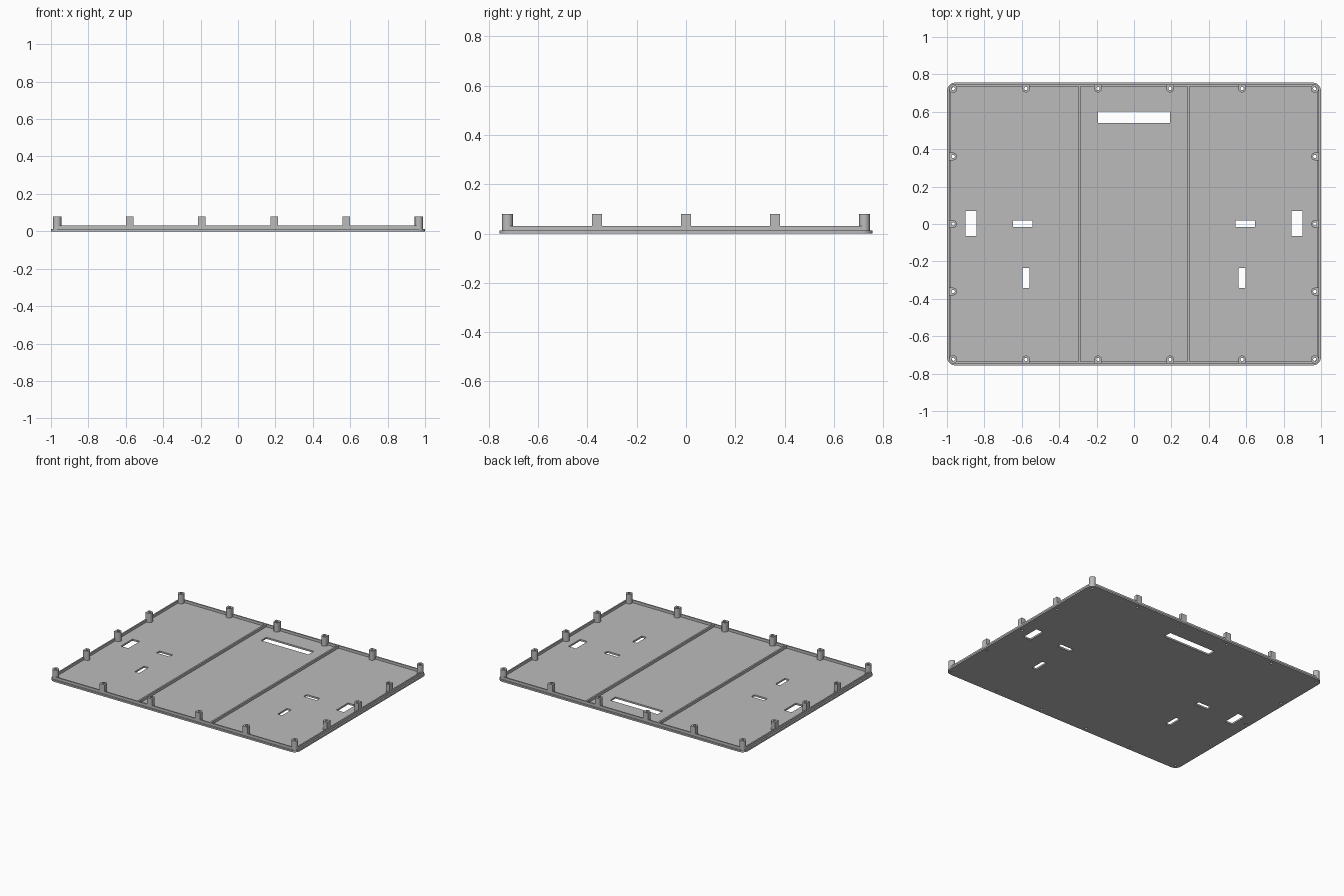
import bpy
import math

if "Cube" in bpy.data.objects:
    bpy.data.objects.remove(bpy.data.objects["Cube"])

grey = bpy.data.materials.new("plain grey")
grey.diffuse_color = (0.5, 0.5, 0.5, 1)
grey.use_nodes = True
grey.node_tree.nodes["Principled BSDF"].inputs["Base Color"].default_value = grey.diffuse_color


def arc(cx, cy, r, a0, a1, n):
    return [(cx + r * math.cos(math.radians(a0 + (a1 - a0) * i / n)),
             cy + r * math.sin(math.radians(a0 + (a1 - a0) * i / n))) for i in range(n + 1)]


def rounded(cx, cy, hx, hy, r, n=6):
    """Rounded rectangle from its centre and half sizes."""
    pts = []
    for sx, sy, a in ((1, 1, 0), (-1, 1, 90), (-1, -1, 180), (1, -1, 270)):
        pts += arc(cx + sx * (hx - r), cy + sy * (hy - r), r, a, a + 90, n)
    return pts


def circle(cx, cy, r, n=20):
    return arc(cx, cy, r, 0, 360, n)[:-1]


def slab(name, loops, z0, z1):
    """Extrude flat outlines from z0 to z1; inner outlines become holes."""
    cu = bpy.data.curves.new(name, 'CURVE')
    cu.dimensions = '2D'
    cu.fill_mode = 'BOTH'
    cu.extrude = (z1 - z0) / 2
    for pts in loops:
        sp = cu.splines.new('POLY')
        sp.points.add(len(pts) - 1)
        for p, (x, y) in zip(sp.points, pts):
            p.co = (x, y, 0, 1)
        sp.use_cyclic_u = True
    ob = bpy.data.objects.new(name, cu)
    ob.location.z = (z0 + z1) / 2
    bpy.context.collection.objects.link(ob)
    bpy.ops.object.select_all(action='DESELECT')
    ob.select_set(True)
    bpy.context.view_layer.objects.active = ob
    bpy.ops.object.convert(target='MESH')
    ob = bpy.context.object
    ob.data.materials.clear()
    ob.data.materials.append(grey)
    bpy.ops.object.shade_smooth_by_angle(angle=math.radians(30))
    return ob


FLOOR, RIM, TOP = 0.012, 0.031, 0.08
PX, PY = 0.967, 0.724          # screw post lines
HOLE, R = 0.009, 0.0205

# Screw post positions with the direction of their flat outer side
posts = [(x, s * PY, 90 * s) for x in (-0.578, -0.193, 0.193, 0.578) for s in (-1, 1)]
posts += [(s * PX, y, 0 if s > 0 else 180) for y in (-0.361, 0, 0.361) for s in (-1, 1)]
corners = [(sx * PX, sy * PY) for sx in (-1, 1) for sy in (-1, 1)]

# Base plate with slots and screw holes
cuts = [rounded(0, 0.571, 0.192, 0.031, 0.002, 1)]
for s in (-1, 1):
    cuts.append(rounded(s * 0.872, 0.002, 0.03, 0.067, 0.002, 1))
    cuts.append(rounded(s * 0.595, 0.002, 0.053, 0.018, 0.004, 3))
    cuts.append(rounded(s * 0.578, -0.288, 0.018, 0.054, 0.004, 3))
holes = [circle(p[0], p[1], HOLE) for p in posts + corners]
slab("base_plate", [rounded(0, 0, 1.0, 0.756, 0.045, 8)] + cuts + holes, 0, FLOOR)

# Raised rim
slab("rim", [rounded(0, 0, 0.989, 0.745, 0.034, 8),
             rounded(0, 0, 0.979, 0.735, 0.024, 8)], FLOOR, RIM)

# Two dividing ribs
for s in (-1, 1):
    slab("rib", [rounded(s * 0.292, 0, 0.006, 0.736, 0.001, 1)], FLOOR, RIM)

# Edge posts: flat against the rim, rounded inwards
for x, y, ang in posts:
    c, s = math.cos(math.radians(ang)), math.sin(math.radians(ang))
    shape = [(0.021, R)] + arc(0, 0, R, 90, 270, 12) + [(0.021, -R)]
    outline = [(x + u * c - v * s, y + u * s + v * c) for u, v in shape]
    slab("edge_post", [outline, circle(x, y, HOLE)], FLOOR, TOP)

# Round corner posts
for x, y in corners:
    slab("corner_post", [circle(x, y, 0.022, 28), circle(x, y, HOLE)], FLOOR, TOP)
